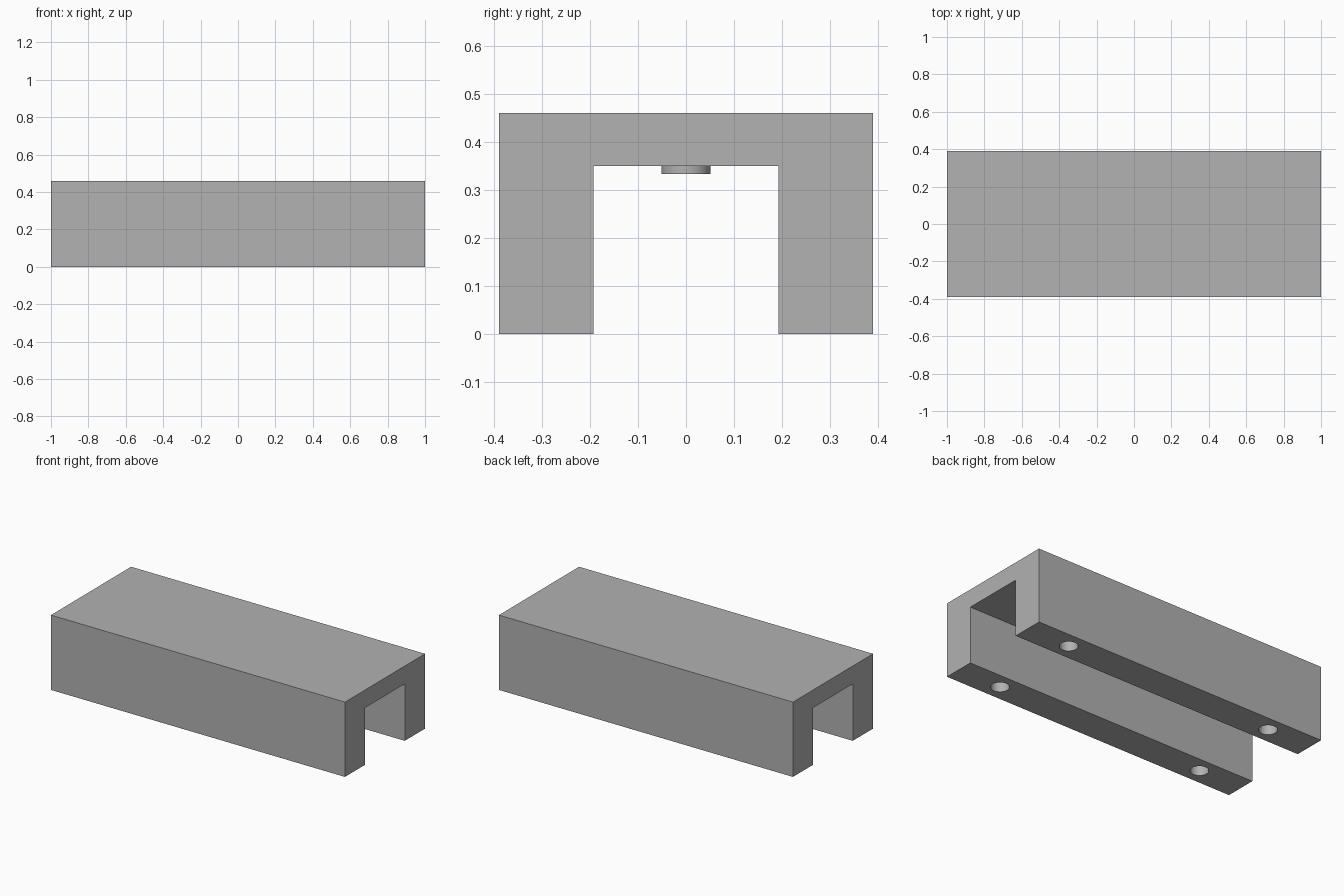
import bpy
import bmesh
from mathutils import Matrix

cube = bpy.data.objects.get("Cube")
if cube:
    bpy.data.objects.remove(cube, do_unlink=True)

LENGTH, HALF_WIDTH, HEIGHT = 2.0, 0.389, 0.46
SLOT_HALF, CEILING = 0.192, 0.35
RADIUS, HOLE_DEPTH = 0.051, 0.25

grey = bpy.data.materials.new("plain grey")
color = (0.445, 0.445, 0.445, 1)
grey.diffuse_color = color
grey.use_nodes = True
grey.node_tree.nodes["Principled BSDF"].inputs["Base Color"].default_value = color


def make_object(name, bm):
    bmesh.ops.recalc_face_normals(bm, faces=bm.faces[:])
    mesh = bpy.data.meshes.new(name)
    bm.to_mesh(mesh)
    bm.free()
    mesh.materials.append(grey)
    obj = bpy.data.objects.new(name, mesh)
    bpy.context.collection.objects.link(obj)
    return obj


def add_cylinder(bm, x, y, bottom, top):
    bmesh.ops.create_cone(bm, cap_ends=True, segments=48, radius1=RADIUS,
                          radius2=RADIUS, depth=top - bottom,
                          matrix=Matrix.Translation((x, y, (bottom + top) / 2)))


def shade(obj):
    bpy.ops.object.select_all(action="DESELECT")
    obj.select_set(True)
    bpy.context.view_layer.objects.active = obj
    bpy.ops.object.shade_smooth_by_angle()


# Channel body: an upside-down U swept along x
half_profile = [(HALF_WIDTH, HEIGHT), (HALF_WIDTH, 0), (SLOT_HALF, 0), (SLOT_HALF, CEILING)]
profile = half_profile + [(-y, z) for y, z in reversed(half_profile)]
bm = bmesh.new()
end = bm.faces.new([bm.verts.new((-LENGTH / 2, y, z)) for y, z in profile])
swept = bmesh.ops.extrude_face_region(bm, geom=[end], use_keep_orig=True)["geom"]
bmesh.ops.translate(bm, vec=(LENGTH, 0, 0),
                    verts=[v for v in swept if isinstance(v, bmesh.types.BMVert)])
body = make_object("channel_body", bm)

# Blind holes in the feet of both legs
bm = bmesh.new()
for x in (-0.707, 0.707):
    for y in (-0.29, 0.29):
        add_cylinder(bm, x, y, -0.1, HOLE_DEPTH)
cutter = make_object("hole_cutter", bm)
cutter.hide_render = True
cut = body.modifiers.new("foot holes", "BOOLEAN")
cut.operation = "DIFFERENCE"
cut.solver = "EXACT"
cut.object = cutter
bpy.context.view_layer.objects.active = body
bpy.ops.object.modifier_apply(modifier=cut.name)
bpy.data.objects.remove(cutter, do_unlink=True)
shade(body)

# Round boss under the ceiling
bm = bmesh.new()
add_cylinder(bm, 0, 0, 0.333, CEILING + 0.01)
shade(make_object("ceiling_boss", bm))
